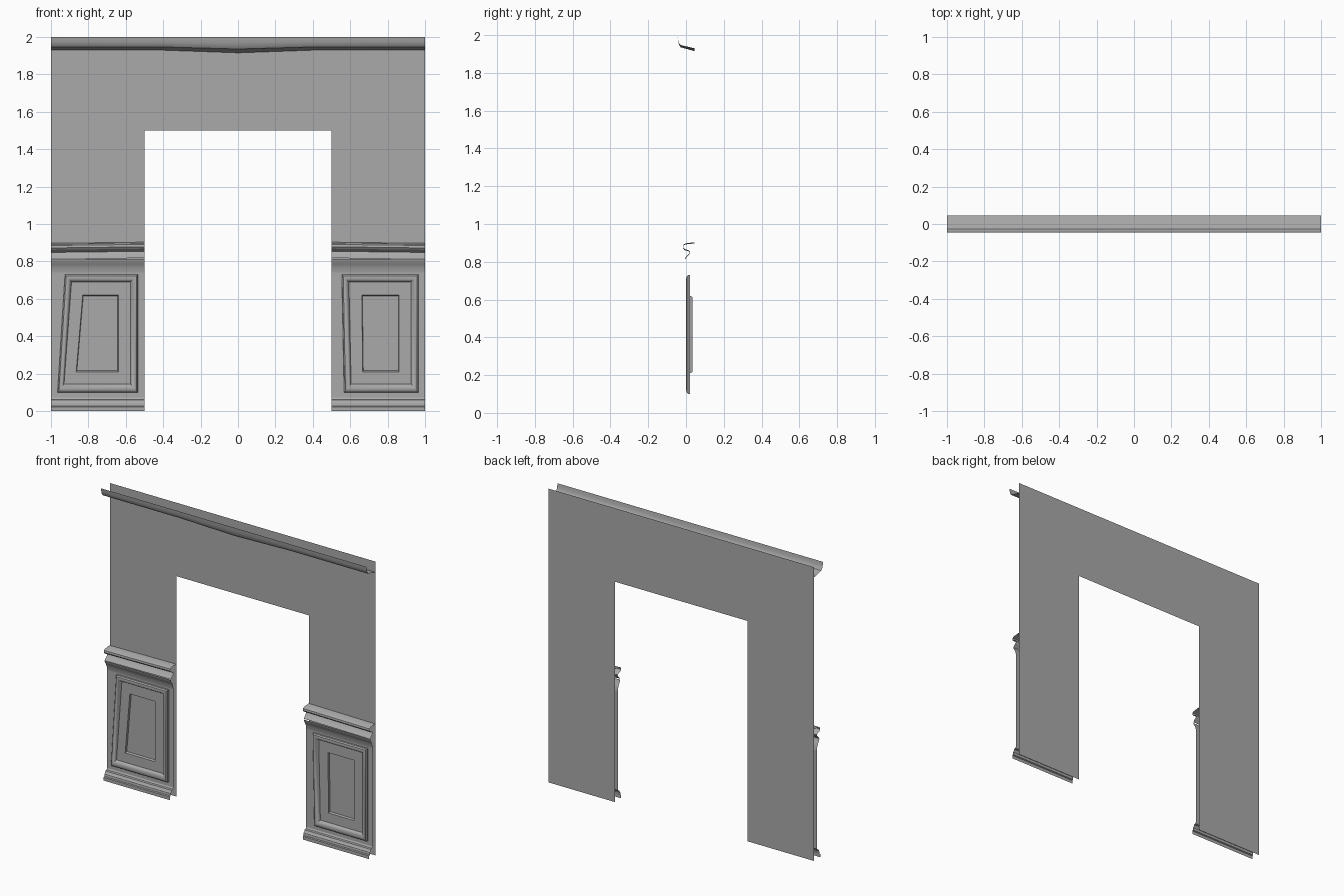
import bpy
import bmesh

cube = bpy.data.objects.get("Cube")
if cube:
    bpy.data.objects.remove(cube, do_unlink=True)

# Single plaster colour
plaster = bpy.data.materials.new("grey plaster")
plaster.use_nodes = True
GREY = (0.4, 0.4, 0.4, 1)
plaster.diffuse_color = GREY
plaster.node_tree.nodes["Principled BSDF"].inputs["Base Color"].default_value = GREY


def finish(name, bm, smooth=True):
    mesh = bpy.data.meshes.new(name)
    bm.to_mesh(mesh)
    bm.free()
    mesh.materials.append(plaster)
    obj = bpy.data.objects.new(name, mesh)
    bpy.context.collection.objects.link(obj)
    if smooth:
        bpy.ops.object.select_all(action='DESELECT')
        obj.select_set(True)
        bpy.context.view_layer.objects.active = obj
        bpy.ops.object.shade_smooth_by_angle(angle=0.6)


def loft(name, rows, closed=False, cap=False):
    """Bridge successive rows of points with quads."""
    bm = bmesh.new()
    rings = [[bm.verts.new(p) for p in row] for row in rows]
    n = len(rings[0])
    for a, b in zip(rings, rings[1:]):
        for i in range(n if closed else n - 1):
            j = (i + 1) % n
            bm.faces.new((a[i], a[j], b[j], b[i]))
    if cap:
        bm.faces.new(rings[-1])
    finish(name, bm)


def moulding(name, profile, stations):
    """Sweep a (y, z) profile along x; each station is (x, height shift)."""
    loft(name, [[(x, y, z + lift) for x, lift in stations] for y, z in profile])


# Wall sheet with a tall doorway
bm = bmesh.new()
outline = [(-1, 0), (-.5, 0), (-.5, 1.5), (.5, 1.5), (.5, 0), (1, 0), (1, 2), (-1, 2)]
bm.faces.new([bm.verts.new((x, .05, z)) for x, z in outline])
finish("wall", bm, False)

# Crown moulding, open above, with a slightly sagging lower edge
crown = [(-.045, 2), (-.042, 1.975), (-.036, 1.957), (-.028, 1.947), (.046, 1.93)]
stations = [(-1, 0), (-.42, 0), (0, 1), (.42, 0), (1, 0)]
loft("crown_moulding", [[(x, y, z - .015 * sag * (2 - z) / .07) for x, sag in stations]
                        for y, z in crown])

# Chair rail and skirting profiles
RAIL = [(.046, .897), (-.002, .892), (-.014, .885), (-.016, .872), (-.008, .862),
        (.012, .856), (.021, .848), (.018, .838), (.002, .823), (-.006, .812),
        (-.004, .8), (.007, .785), (.016, .765), (.02, .74)]
SKIRTING = [(.02, .072), (.014, .062), (.002, .059), (-.002, .048), (-.008, .042),
            (-.01, .026), (-.017, .022), (-.017, 0)]


def quad(left_bottom, left_top, right, bottom, top):
    return [(left_bottom, bottom), (right, bottom), (right, top), (left_top, top)]


def blend(a, b, t):
    return [(p[0] + (q[0] - p[0]) * t, p[1] + (q[1] - p[1]) * t) for p, q in zip(a, b)]


def wainscot(side, border, outer, inner, centre):
    """Flat board, raised rounded frame and sunken centre in one skin."""
    middle = blend(centre, quad(*[sum(p[0] for p in centre) / 4] * 3, .4, .43), .03)
    levels = [(border, .02), (outer, .02)]
    for t, y in [(.03, .01), (.2, .003), (.45, .001), (.7, .005), (.9, .014), (1, .022)]:
        levels.append((blend(outer, inner, t), y))
    levels += [(centre, .022), (middle, .034)]
    loft(side + "_panel", [[(x, y, z) for x, z in ring] for ring, y in levels], True, True)


wainscot("right", quad(-1, -1, -.5, .072, .74), quad(-.965, -.925, -.535, .1, .73),
         quad(-.93, -.89, -.575, .145, .69), quad(-.865, -.83, -.64, .21, .62))
wainscot("left", quad(.5, .5, 1, .072, .74), quad(.567, .555, .965, .1, .73),
         quad(.605, .593, .925, .145, .69), quad(.667, .662, .86, .21, .62))

for side, sign in (("right", -1), ("left", 1)):
    ends = sorted([(sign * .5, .006), (sign, 0)])
    moulding(side + "_chair_rail", RAIL[:10], ends)
    moulding(side + "_rail_cove", RAIL[9:], [(ends[0][0], 0), (ends[1][0], 0)])
    moulding(side + "_skirting", SKIRTING, [(ends[0][0], 0), (ends[1][0], 0)])
